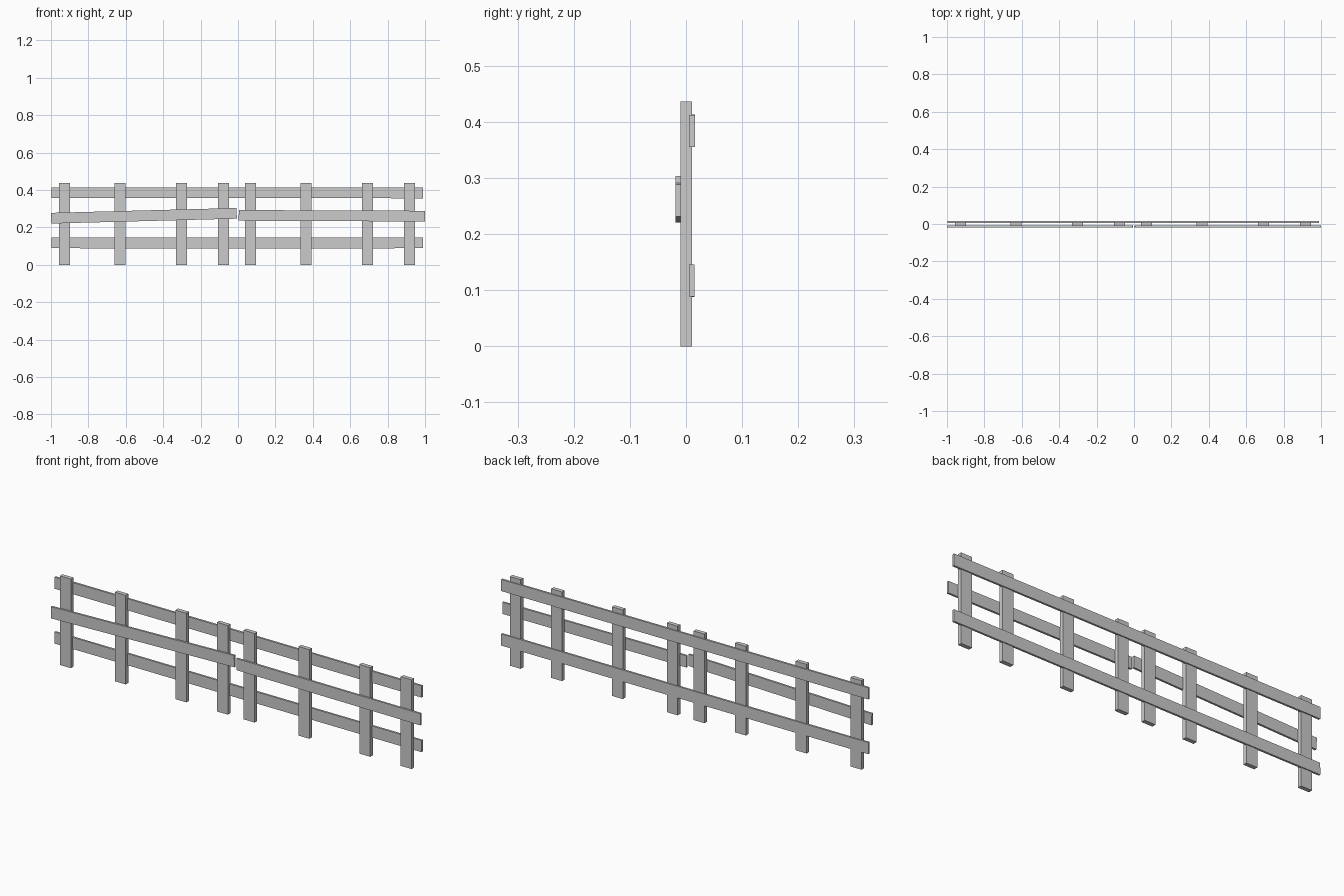
import bpy, math
from mathutils import Matrix, Vector

if "Cube" in bpy.data.objects:
    bpy.data.objects.remove(bpy.data.objects["Cube"])


def box(name, center, size, tilt=0.0):
    """Flat-sided board, tilted in the XZ plane."""
    bpy.ops.mesh.primitive_cube_add(size=1)
    ob = bpy.context.object
    ob.name = name
    ob.data.transform(Matrix.Translation(Vector(center))
                      @ Matrix.Rotation(-tilt, 4, 'Y')
                      @ Matrix.Diagonal((*size, 1)))
    return ob


def rail(name, start, end, y, height=0.057, thick=0.01):
    """Plank between two (x, z) points."""
    (x0, z0), (x1, z1) = start, end
    length = math.hypot(x1 - x0, z1 - z0)
    return box(name, ((x0 + x1) / 2, y, (z0 + z1) / 2),
               (length, thick, height), math.atan2(z1 - z0, x1 - x0))


# Upright posts: the same four offsets in each half of the fence
for half, x0 in (("left", -0.928), ("right", 0.067)):
    for i, dx in enumerate((0.0, 0.297, 0.626, 0.85)):
        x = x0 + dx
        box(f"{half}_post_{i + 1}", (x, 0.0005, 0.218), (0.059, 0.02, 0.436))

# Rails on the back of the posts
rail("top_rail_left", (-0.998, 0.385), (-0.003, 0.385), 0.0107)
rail("top_rail_right", (-0.003, 0.385), (0.99, 0.384), 0.0107)
rail("bottom_rail_left", (-0.998, 0.117), (-0.003, 0.116), 0.0103)
rail("bottom_rail_right", (-0.003, 0.116), (0.99, 0.117), 0.0103)

# Middle rails on the front, the left one nailed on crooked
rail("middle_rail_left", (-0.999, 0.249), (-0.007, 0.275), -0.0138)
rail("middle_rail_right", (0.004, 0.264), (1.0, 0.260), -0.0138)
